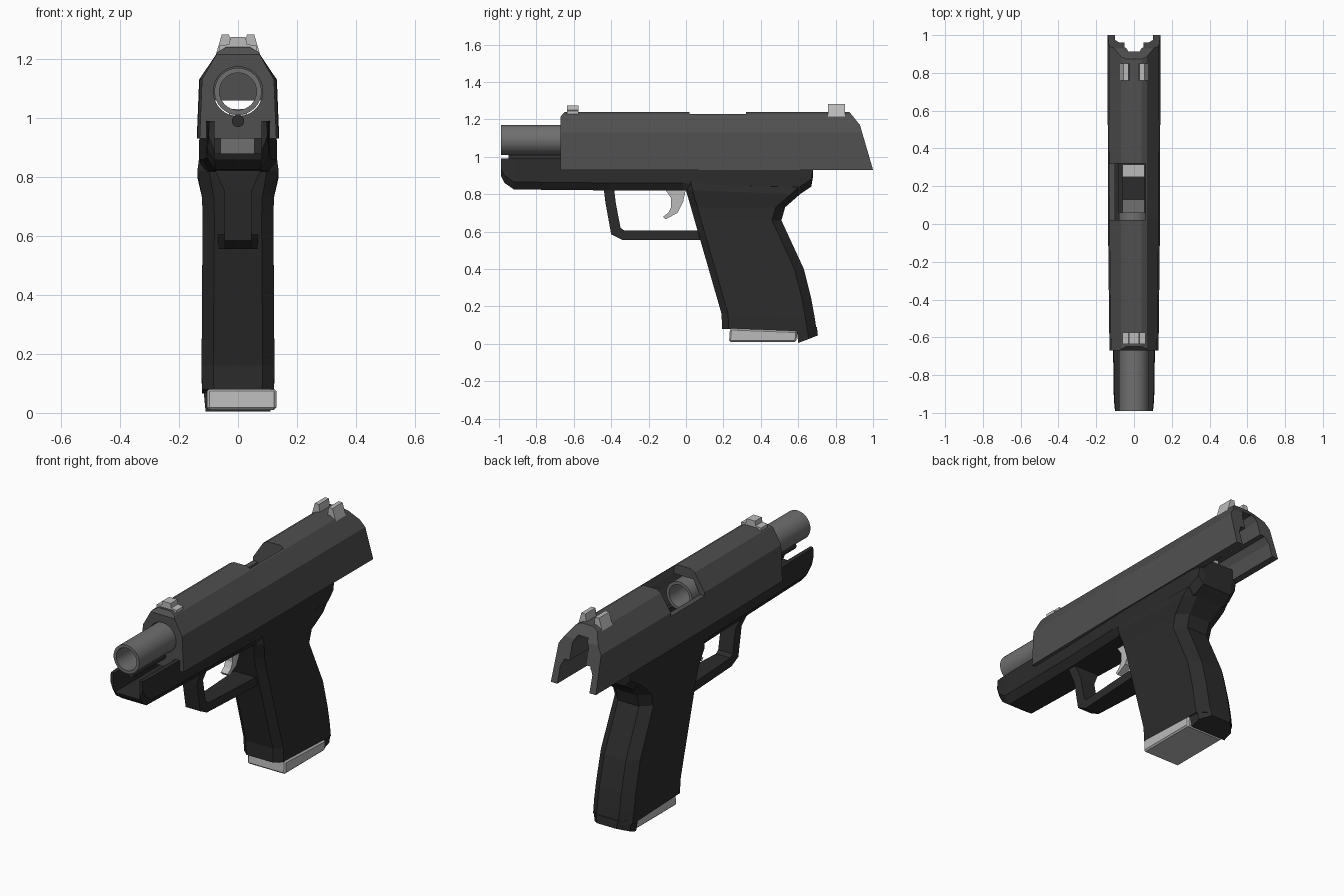
import bpy, bmesh, math
from mathutils import Matrix

if "Cube" in bpy.data.objects:
    bpy.data.objects.remove(bpy.data.objects["Cube"])


def material(name, v):
    m = bpy.data.materials.new(name)
    m.diffuse_color = (v, v, v, 1)
    m.use_nodes = True
    m.node_tree.nodes["Principled BSDF"].inputs["Base Color"].default_value = m.diffuse_color
    return m


SLIDE = material("slide grey", 0.08)
FRAME = material("frame black", 0.025)
STEEL = material("barrel grey", 0.16)
LIGHT = material("light grey", 0.5)


def finish(name, bm, mat):
    bmesh.ops.recalc_face_normals(bm, faces=bm.faces)
    me = bpy.data.meshes.new(name)
    bm.to_mesh(me)
    bm.free()
    ob = bpy.data.objects.new(name, me)
    bpy.context.collection.objects.link(ob)
    if mat:
        me.materials.append(mat)
    return ob


def loft(name, rings, mat=None):
    """Skin a row of equal-sized rings and cap both ends."""
    bm = bmesh.new()
    vs = [[bm.verts.new(p) for p in r] for r in rings]
    n = len(rings[0])
    for a, b in zip(vs, vs[1:]):
        for i in range(n):
            j = (i + 1) % n
            bm.faces.new((a[i], a[j], b[j], b[i]))
    bm.faces.new(vs[0])
    bm.faces.new(vs[-1])
    return finish(name, bm, mat)


def prism(name, pts, axis, lo, hi, mat=None):
    """Extrude a 2D profile along x (points y,z) or y (points x,z)."""
    put = (lambda t, a, b: (t, a, b)) if axis == 'x' else (lambda t, a, b: (a, t, b))
    return loft(name, [[put(t, a, b) for a, b in pts] for t in (lo, hi)], mat)


def box(name, x, y, z, mat=None):
    return prism(name, [(y[0], z[0]), (y[1], z[0]), (y[1], z[1]), (y[0], z[1])], 'x', *x, mat)


def rod(name, r, y0, y1, z, mat=None, n=32):
    pts = [(r * math.cos(2 * math.pi * i / n), z + r * math.sin(2 * math.pi * i / n)) for i in range(n)]
    return prism(name, pts, 'y', y0, y1, mat)


def boolean(ob, cutter, op='DIFFERENCE'):
    m = ob.modifiers.new("cut", 'BOOLEAN')
    m.operation, m.object, m.solver = op, cutter, 'EXACT'
    bpy.context.view_layer.objects.active = ob
    bpy.ops.object.modifier_apply(modifier=m.name)
    bpy.data.objects.remove(cutter)


def mirror(half):
    return half + [(-a, b) for a, b in reversed(half)]


def smooth(ob):
    bpy.ops.object.select_all(action='DESELECT')
    ob.select_set(True)
    bpy.context.view_layer.objects.active = ob
    bpy.ops.object.shade_smooth_by_angle(angle=math.radians(30))


# Slide: faceted section trimmed to its side outline, then hollowed
slide_rings = []
for y, w in ((-0.67, 0.13), (0.03, 0.138), (1.05, 0.14)):
    sec = mirror([(w, 0.93), (w - 0.008, 1.13), (0.068, 1.225), (0.04, 1.24)])
    slide_rings.append([(x, y, z) for x, z in sec])
slide = loft("slide", slide_rings, SLIDE)
boolean(slide, prism("outline", [(-0.675, 0.9), (-0.675, 1.21), (-0.64, 1.25), (0.865, 1.25),
                                 (0.93, 1.17), (1.0, 0.93), (1.0, 0.9)], 'x', -0.3, 0.3), 'INTERSECT')
boolean(slide, prism("front_hollow", mirror([(0.105, 0.9), (0.105, 1.1), (0.06, 1.185)]), 'y', -0.6, 0.32))
boolean(slide, prism("rear_hollow", mirror([(0.1, 0.9), (0.1, 1.02), (0.08, 1.06)]), 'y', 0.3, 1.1))
boolean(slide, prism("hammer_slot", mirror([(0.05, 1.0), (0.05, 1.15), (0.03, 1.19)]), 'y', 0.65, 1.1))
boolean(slide, rod("muzzle_hole", 0.084, -0.8, -0.5, 1.09))
boolean(slide, box("port", (-0.3, 0.06), (0.02, 0.32), (1.11, 1.4)))

# Barrel tube and the guide rod under it
barrel = rod("barrel", 0.08, -0.99, 0.06, 1.09, STEEL)
boolean(barrel, rod("bore", 0.063, -1.1, 0.2, 1.09))
smooth(barrel)
guide = rod("guide_rod", 0.021, -0.95, -0.05, 0.99, FRAME, 16)
smooth(guide)

# Frame with an open channel along the top
frame_rings = []
for y, zb, w, wb in ((-0.99, 0.90, 0.10, 0.085), (-0.97, 0.86, 0.103, 0.08), (-0.92, 0.825, 0.107, 0.075),
                     (-0.40, 0.82, 0.115, 0.085), (-0.02, 0.82, 0.128, 0.10), (0.10, 0.81, 0.133, 0.12),
                     (0.61, 0.80, 0.133, 0.10), (0.67, 0.84, 0.125, 0.09), (0.68, 0.90, 0.12, 0.09)):
    sec = mirror([(wb, zb), (w, zb + 0.04), (w - 0.003, 0.99)])
    frame_rings.append([(x, y, z) for x, z in sec])
frame = loft("frame", frame_rings, FRAME)
boolean(frame, box("channel", (-0.08, 0.08), (-1.1, 0.6), (0.88, 1.1)))

# Grip: chamfered sections stacked down the handle
grip_rings = []
for zf, zb, yf, yb, w in ((0.87, 0.85, -0.01, 0.665, 0.131), (0.82, 0.80, 0.0, 0.61, 0.138),
                          (0.73, 0.73, 0.026, 0.53, 0.122), (0.66, 0.66, 0.046, 0.51, 0.12),
                          (0.40, 0.40, 0.121, 0.63, 0.122), (0.24, 0.24, 0.167, 0.67, 0.123),
                          (0.16, 0.14, 0.19, 0.688, 0.124), (0.08, 0.065, 0.193, 0.70, 0.122)):
    half = [(w - 0.04, yf, zf), (w, yf + 0.035, zf), (w, yb - 0.05, zb), (w - 0.055, yb, zb)]
    grip_rings.append(half + [(-x, y, z) for x, y, z in reversed(half)])
grip = loft("grip", grip_rings, FRAME)
heel = []
for y0, y1, z0, z1, w in ((0.59, 0.70, 0.09, 0.09, 0.118), (0.60, 0.705, 0.005, 0.045, 0.11)):
    half = [(w, y0, z0), (w, y1 - 0.05, (z0 + z1) / 2), (w - 0.05, y1, z1)]
    heel.append(half + [(-x, y, z) for x, y, z in reversed(half)])
loft("grip_heel", heel, FRAME)

# Trigger guard, flared where it meets the frame and the grip
guard = prism("trigger_guard", [(-0.44, 0.83), (-0.43, 0.75), (-0.40, 0.585), (-0.34, 0.555), (0.10, 0.555),
                                (0.10, 0.605), (-0.33, 0.605), (-0.35, 0.62), (-0.375, 0.75), (-0.385, 0.83)],
              'x', -0.045, 0.045, FRAME)
for v in guard.data.vertices:
    if v.co.z > 0.8:
        v.co.x *= 1.8
    elif v.co.y > 0:
        v.co.x *= 1.55

# Trigger
prism("trigger", [(-0.115, 0.83), (-0.08, 0.78), (-0.08, 0.73), (-0.095, 0.70), (-0.122, 0.68), (-0.11, 0.665),
                  (-0.045, 0.70), (-0.015, 0.76), (0.0, 0.83)], 'x', -0.022, 0.022, LIGHT)

# Magazine: base plate below the grip, lips and follower under the port
base = prism("magazine_base", [(0.23, 0.01), (0.59, 0.01), (0.595, 0.068), (0.235, 0.082)], 'x', -0.105, 0.13, LIGHT)
bev = base.modifiers.new("bevel", 'BEVEL')
bev.width, bev.segments = 0.008, 1
box("magazine_front", (-0.06, 0.056), (0.03, 0.13), (0.85, 0.96), STEEL)
box("magazine_rear", (-0.06, 0.056), (0.25, 0.315), (0.85, 0.97), LIGHT)
box("magazine_follower", (-0.06, 0.056), (0.12, 0.26), (0.85, 0.92), FRAME)

# Small light block at the back of the frame
box("hammer", (-0.03, 0.03), (0.58, 0.65), (0.88, 1.03), LIGHT)

# Sights
prism("front_sight", mirror([(0.062, 1.22), (0.062, 1.245), (0.03, 1.25), (0.026, 1.275)]),
      'y', -0.635, -0.575, LIGHT)
for side, s in (("left", -1), ("right", 1)):
    prism("rear_sight_" + side, [(s * 0.022, 1.22), (s * 0.075, 1.215), (s * 0.055, 1.283), (s * 0.03, 1.283)],
          'y', 0.76, 0.85, LIGHT)
